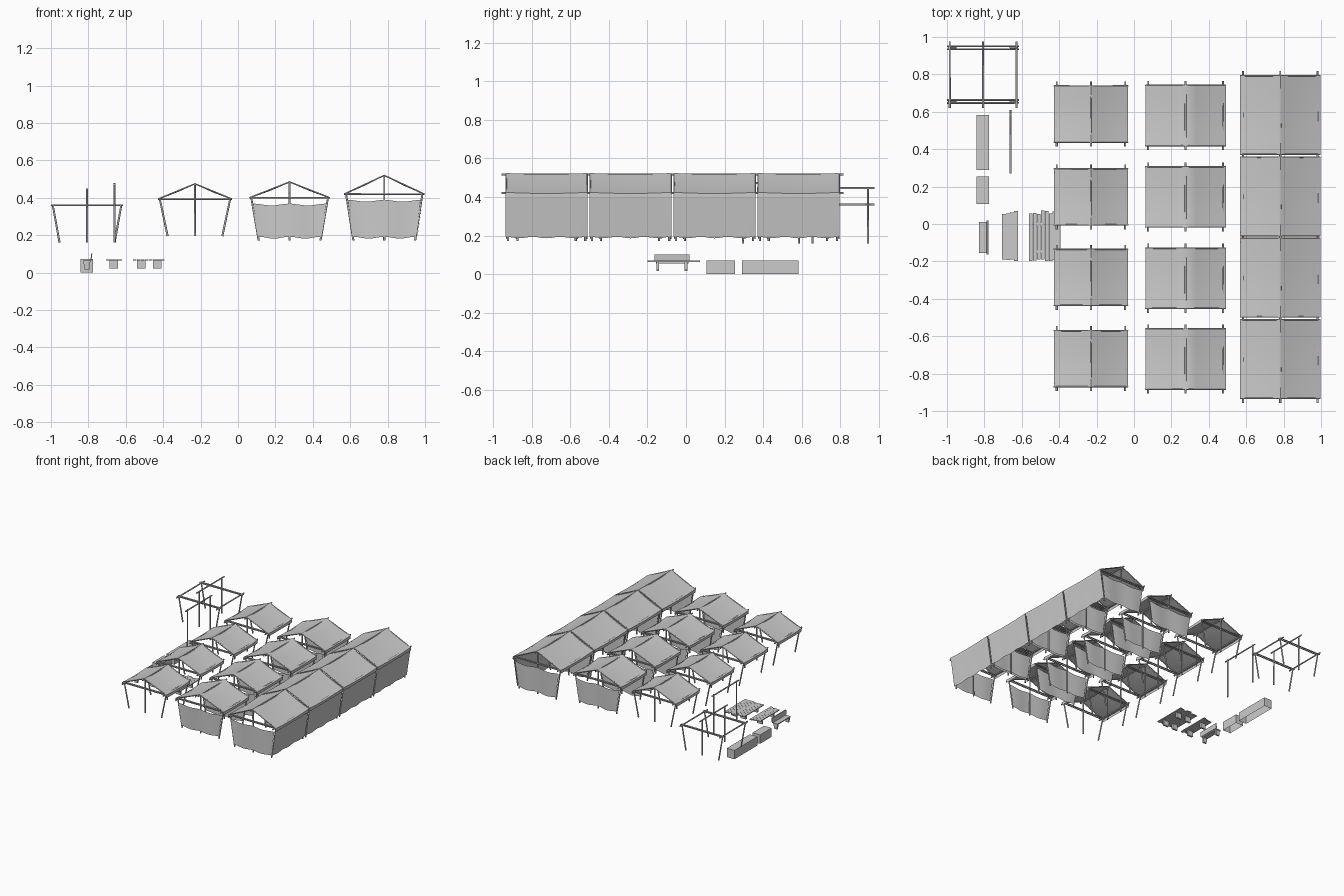
import bpy, bmesh, math, random
from mathutils import Vector

if "Cube" in bpy.data.objects:
    bpy.data.objects.remove(bpy.data.objects["Cube"])

random.seed(4)


def finish(bm, name, smooth=True):
    me = bpy.data.meshes.new(name)
    bm.to_mesh(me)
    bm.free()
    ob = bpy.data.objects.new(name, me)
    bpy.context.collection.objects.link(ob)
    if smooth:
        for o in bpy.context.selected_objects:
            o.select_set(False)
        ob.select_set(True)
        bpy.context.view_layer.objects.active = ob
        bpy.ops.object.shade_smooth_by_angle(angle=math.radians(50))
    return ob


def pole(bm, a, b, r=0.0055):
    """Round timber from a to b."""
    a, b = Vector(a), Vector(b)
    res = bmesh.ops.create_cone(bm, cap_ends=True, segments=8, radius1=r, radius2=r * 0.9,
                                depth=(b - a).length)
    rot = Vector((0, 0, 1)).rotation_difference(b - a).to_matrix().to_4x4()
    bmesh.ops.transform(bm, matrix=rot, verts=res['verts'])
    bmesh.ops.translate(bm, vec=(a + b) / 2, verts=res['verts'])


def block(bm, x0, x1, y0, y1, z0, z1):
    vs = bmesh.ops.create_cube(bm, size=1)['verts']
    bmesh.ops.scale(bm, vec=(x1 - x0, y1 - y0, z1 - z0), verts=vs)
    bmesh.ops.translate(bm, vec=((x0 + x1) / 2, (y0 + y1) / 2, (z0 + z1) / 2), verts=vs)
    return vs


def sheet(name, nu, nv, f):
    """Cloth surface from a function of u, v in 0..1."""
    bm = bmesh.new()
    g = [[bm.verts.new(f(i / nu, j / nv)) for j in range(nv + 1)] for i in range(nu + 1)]
    for i in range(nu):
        for j in range(nv):
            bm.faces.new((g[i][j], g[i + 1][j], g[i + 1][j + 1], g[i][j + 1]))
    return finish(bm, name)


def frame(name, cx, half, y0, y1, zb, ze, zr, foot, rafters=True):
    """Splayed posts, cross beams, eave poles and ridge pole."""
    bm = bmesh.new()
    for y, s in ((y0 + 0.012, 1), (y1 - 0.012, -1)):
        for sx in (-1, 1):
            pole(bm, (cx + sx * foot, y, zb), (cx + sx * (half - 0.01), y, ze))
            if rafters:
                pole(bm, (cx + sx * half, y - s * 0.01, ze), (cx, y - s * 0.01, zr), 0.004)
        pole(bm, (cx, y, zb), (cx, y, zr))
        for d in (-0.008, 0.008):
            pole(bm, (cx - half, y + d, ze), (cx + half, y + d, ze), 0.0045)
    for x, z in ((cx - half + 0.015, ze), (cx + half - 0.015, ze), (cx, zr - 0.004)):
        pole(bm, (x, y0 - 0.022, z), (x, y1 + 0.022, z))
    finish(bm, name)


def roof(name, cx, half, y0, y1, ze, zr):
    """Gabled cloth with gentle sag and a short hanging edge."""
    prof = [(-1.0, -0.022), (-1.0, 0)]
    prof += [(-1 + k / 4, k / 4) for k in range(1, 5)]
    prof += [(-x, h) for x, h in reversed(prof[:-1])]
    n = len(prof) - 1

    def f(u, v):
        x, h = prof[round(u * n)]
        if h < 0:
            z = ze + h + 0.003 * math.sin(v * 25)
        else:
            z = ze + 0.004 + (zr - ze) * h - 0.006 * math.sin(math.pi * v) \
                - 0.004 * math.sin(math.pi * h)
        return (cx + x * half, y0 + (y1 - y0) * v, z)
    sheet(name, n, 8, f)


def gable_wall(name, cx, y, top, bot, zt, zb):
    """Hanging end cloth tied to the posts."""
    def f(u, v):
        hw = bot + (top - bot) * v
        wave = 0.005 * math.cos(u * 4 * math.pi)
        return (cx + (2 * u - 1) * hw, y + 0.003 * math.sin(u * 9), zb + (zt - zb) * v + wave)
    sheet(name, 16, 4, f)


def side_wall(name, y0, y1, xt, xb, zt, zb):
    """Hanging long-side cloth."""
    def f(u, v):
        wave = 0.004 * math.cos(u * 6 * math.pi)
        return (xb + (xt - xb) * v, y0 + (y1 - y0) * u, zb + (zt - zb) * v + wave * (1 - v))
    sheet(name, 16, 4, f)


# three rows of stalls: open, two-walled, three-walled
rows = [
    ("open_stall", -0.23, 0.198, 0.146, (0.588, 0.145, -0.285, -0.72), 0.152, 0.195, 0.393, 0.475),
    ("walled_stall", 0.276, 0.215, 0.165, (0.58, 0.145, -0.29, -0.722), 0.163, 0.172, 0.40, 0.485),
    ("closed_stall", 0.782, 0.214, 0.165, (0.583, 0.148, -0.287, -0.722), 0.212, 0.172, 0.42, 0.52),
]
for kind, cx, half, foot, ys, hy, zb, ze, zr in rows:
    for i, y in enumerate(ys):
        y0, y1 = y - hy, y + hy
        tag = f"{kind}_{i + 1}"
        frame(tag + "_frame", cx, half, y0, y1, zb, ze, zr, foot)
        roof(tag + "_roof", cx, half, y0, y1, ze, zr)
        if kind != "open_stall":
            zt = ze - 0.036
            for k, yy in enumerate((y0 + 0.004, y1 - 0.004)):
                gable_wall(f"{tag}_end_wall_{k}", cx, yy, half - 0.02, foot + 0.002, zt, zb + 0.015)
        if kind == "closed_stall":
            side_wall(tag + "_side_wall", y0, y1, cx + half - 0.005, cx + foot + 0.012, ze - 0.01, zb + 0.018)

# bare frame without cloth
frame("bare_frame", -0.807, 0.193, 0.643, 0.955, 0.16, 0.36, 0.45, 0.147, rafters=False)

# bare ridge support
bm = bmesh.new()
pole(bm, (-0.66, 0.27, 0.472), (-0.66, 0.61, 0.472))
for y in (0.295, 0.585):
    pole(bm, (-0.66, y, 0.16), (-0.66, y, 0.48))
finish(bm, "ridge_support")

# cloth covered counters, open underneath
for name, y0, y1 in (("long_counter", 0.29, 0.583), ("short_counter", 0.107, 0.254)):
    bm = bmesh.new()
    block(bm, -0.843, -0.775, y0, y1, 0, 0.072)
    bm.faces.ensure_lookup_table()
    bmesh.ops.delete(bm, geom=[f for f in bm.faces if f.calc_center_median().z < 0.001], context='FACES_ONLY')
    finish(bm, name, False)

# bench: seat, leaning backrest, two legs
bm = bmesh.new()
block(bm, -0.83, -0.787, -0.155, 0.012, 0.056, 0.064)
back = block(bm, -0.789, -0.783, -0.163, 0.018, 0.064, 0.103)
for v in back:
    if v.co.z > 0.09:
        v.co.x += 0.004
for y in (-0.147, 0.0):
    legs = block(bm, -0.826, -0.790, y - 0.007, y + 0.007, 0.016, 0.057)
    for v in legs:
        if v.co.z < 0.03:
            v.co.x = -0.808 + (v.co.x + 0.808) * 0.75
finish(bm, "bench", False)


# plank tables with uneven board ends
def table(name, x0, x1, planks, supports):
    bm = bmesh.new()
    w = (x1 - x0) / planks
    for i in range(planks):
        block(bm, x0 + i * w, x0 + (i + 1) * w - 0.0008, -0.188 - random.uniform(0, 0.012),
              0.052 + random.uniform(0, 0.022), 0.064, 0.071)
    for sx in supports:
        for y in (-0.147, 0.0):
            block(bm, sx - 0.023, sx + 0.023, y - 0.007, y + 0.007, 0.022, 0.064)
    finish(bm, name, False)


table("narrow_table", -0.705, -0.62, 4, (-0.665,))
table("wide_table", -0.562, -0.392, 8, (-0.518, -0.432))
